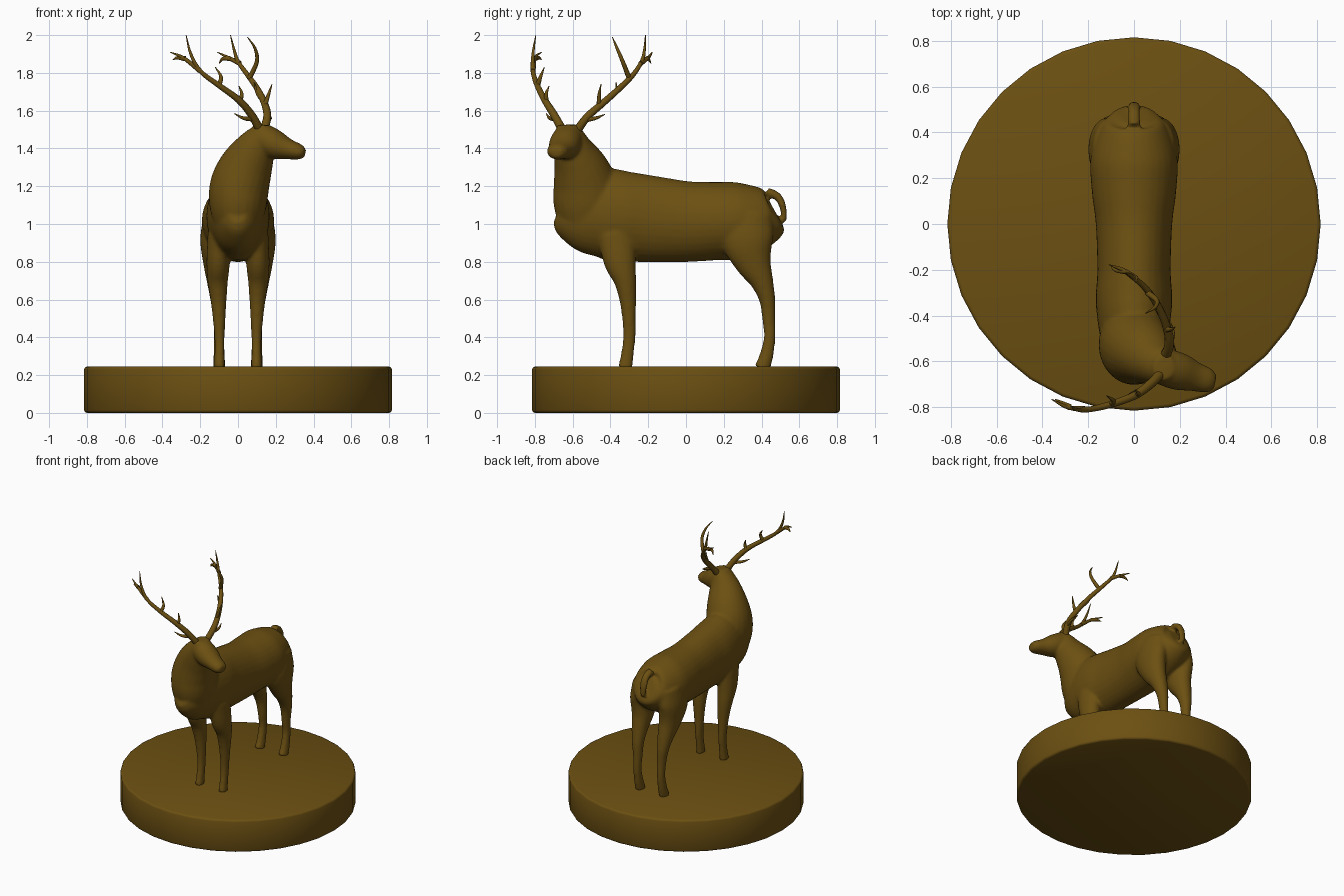
import bpy
import bmesh
import math
from mathutils import Vector

if "Cube" in bpy.data.objects:
    bpy.data.objects.remove(bpy.data.objects["Cube"], do_unlink=True)

bronze = bpy.data.materials.new("dark bronze")
bronze.use_nodes = True
colour = (0.15, 0.08, 0.006, 1)
bronze.diffuse_color = colour
bronze.node_tree.nodes["Principled BSDF"].inputs["Base Color"].default_value = colour


def smooth_path(stations, steps):
    """Catmull-Rom interpolation through stations of any dimension."""
    points = [Vector(s) for s in stations]
    padded = [points[0] * 2 - points[1]] + points + [points[-1] * 2 - points[-2]]
    result = []
    for a, b, c, d in zip(padded, padded[1:], padded[2:], padded[3:]):
        for i in range(steps):
            t = i / steps
            result.append(b + (c - a) * (t / 2)
                          + (a * 2 - b * 5 + c * 4 - d) * (t * t / 2)
                          + (b * 3 - a - c * 3 + d) * (t ** 3 / 2))
    return result + [points[-1]]


def loft(bm, stations, side_hint, sides=24, steps=4):
    """Closed tube of elliptical rings; each station is x, y, z, half width, half height."""
    path = smooth_path(stations, steps)
    centres = [Vector(p[:3]) for p in path]
    hint = Vector(side_hint)
    rings = []
    last = len(path) - 1
    for i, p in enumerate(path):
        tangent = (centres[min(i + 1, last)] - centres[max(i - 1, 0)]).normalized()
        side = (hint - tangent * hint.dot(tangent)).normalized()
        up = tangent.cross(side)
        ring = []
        for k in range(sides):
            angle = math.tau * k / sides
            offset = side * (p[3] * math.cos(angle)) + up * (p[4] * math.sin(angle))
            ring.append(bm.verts.new(centres[i] + offset))
        rings.append(ring)
    for lower, upper in zip(rings, rings[1:]):
        for k in range(sides):
            n = (k + 1) % sides
            bm.faces.new((lower[k], lower[n], upper[n], upper[k]))
    bm.faces.new(rings[0][::-1])
    bm.faces.new(rings[-1])


def finish(bm, name, angle=60):
    """Turn a bmesh into a smooth, coloured object."""
    bmesh.ops.recalc_face_normals(bm, faces=bm.faces[:])
    mesh = bpy.data.meshes.new(name)
    bm.to_mesh(mesh)
    bm.free()
    mesh.materials.append(bronze)
    obj = bpy.data.objects.new(name, mesh)
    bpy.context.collection.objects.link(obj)
    bpy.ops.object.select_all(action='DESELECT')
    obj.select_set(True)
    bpy.context.view_layer.objects.active = obj
    bpy.ops.object.shade_smooth_by_angle(angle=math.radians(angle))
    return obj


# Round plinth
bm = bmesh.new()
bmesh.ops.create_cone(bm, cap_ends=True, segments=32, radius1=0.815, radius2=0.815,
                      depth=0.245)
bmesh.ops.translate(bm, verts=bm.verts[:], vec=(0, 0, 0.1225))
rims = [e for e in bm.edges if abs(e.verts[0].co.z - e.verts[1].co.z) < 0.01]
bmesh.ops.bevel(bm, geom=rims, offset=0.015, segments=2, profile=0.5, affect='EDGES')
finish(bm, "plinth")

# Trunk: y, z, half width, half height, from rump to chest
X_AXIS, Y_AXIS = (1, 0, 0), (0, 1, 0)
trunk = [(.475, 1.06, .07, .08), (.44, 1.045, .135, .145), (.3, 1.02, .188, .2),
         (.15, 1.015, .185, .207), (0, 1.013, .167, .214), (-.2, 1.028, .16, .23),
         (-.32, 1.04, .167, .237), (-.44, 1.055, .157, .24), (-.54, 1.05, .135, .205),
         (-.62, 1.06, .1, .145), (-.67, 1.08, .05, .08)]
bm = bmesh.new()
loft(bm, [(0, *s) for s in trunk], X_AXIS, sides=32)

# Neck, rising and turning to the side
loft(bm, [(0, -.5, 1, .13, .16), (0, -.52, 1.1, .152, .178), (.008, -.533, 1.2, .157, .172),
          (.042, -.56, 1.3, .143, .145), (.09, -.6, 1.4, .11, .104),
          (.125, -.622, 1.48, .07, .076), (.13, -.625, 1.525, .045, .055)], X_AXIS)

# Head, tapering to the muzzle
loft(bm, [(.08, -.612, 1.465, .05, .05), (.13, -.625, 1.455, .078, .075),
          (.2, -.645, 1.418, .082, .077), (.27, -.668, 1.395, .064, .054),
          (.325, -.684, 1.382, .054, .042), (.354, -.69, 1.378, .035, .026)], Y_AXIS)

# Tail
loft(bm, [(0, .43, 1.17, .03, .025), (0, .485, 1.145, .028, .022),
          (0, .513, 1.09, .03, .018), (0, .522, 1.01, .018, .012)], X_AXIS, sides=12)

# Legs: x, y, z, half width, half depth, mirrored across the body
fore_leg = [(.099, -.322, .235, .029, .04), (.098, -.312, .3, .027, .034),
            (.098, -.3, .4, .027, .033), (.1, -.302, .5, .034, .036),
            (.103, -.308, .6, .043, .045), (.107, -.322, .7, .054, .06),
            (.105, -.35, .8, .062, .085), (.1, -.37, .95, .06, .1)]
hind_leg = [(.1, .402, .235, .032, .042), (.1, .425, .3, .03, .037),
            (.1, .443, .4, .028, .031), (.1, .438, .5, .032, .035),
            (.105, .43, .6, .042, .043), (.11, .4, .7, .056, .063),
            (.115, .355, .8, .07, .1), (.12, .325, .92, .08, .14), (.1, .33, 1.05, .08, .13)]
for leg in (fore_leg, hind_leg):
    for mirror in (1, -1):
        loft(bm, [(x * mirror, *rest) for x, *rest in leg], X_AXIS, sides=20)

# Fuse the overlapping forms into one sculpted skin
body = finish(bm, "deer_body", 180)
remesh = body.modifiers.new("fuse", 'REMESH')
remesh.mode = 'VOXEL'
remesh.voxel_size = 0.01
remesh.use_smooth_shade = True
soften = body.modifiers.new("soften", 'SMOOTH')
soften.factor = 0.5
soften.iterations = 7


# Antlers: a main beam and tapering tines
def antler(name, beam, tines):
    bm = bmesh.new()
    for thick, branch in [(.021, beam)] + [(.012, t) for t in tines]:
        last = len(branch) - 1
        stations = []
        for i, point in enumerate(branch):
            radius = thick * (1 - i / last) ** 0.7 + .002
            stations.append((*point, radius, radius))
        loft(bm, stations, (1, 1, 0), sides=10)
    finish(bm, name, 80)


antler("rear_antler",
       [(.135, -.58, 1.49), (.155, -.52, 1.57), (.14, -.44, 1.64), (.1, -.35, 1.72),
        (.05, -.28, 1.79), (0, -.235, 1.86), (-.02, -.22, 1.92), (-.04, -.215, 2)],
       [[(.06, -.3, 1.77), (.1, -.335, 1.86), (.09, -.365, 1.93), (.05, -.39, 1.99)],
        [(.01, -.24, 1.85), (-.05, -.2, 1.88), (-.11, -.178, 1.91)],
        [(-.04, -.205, 1.875), (-.08, -.2, 1.875), (-.1, -.185, 1.85)],
        [(.14, -.46, 1.62), (.16, -.46, 1.68), (.18, -.45, 1.74)],
        [(.12, -.4, 1.67), (.1, -.37, 1.7), (.085, -.37, 1.75)],
        [(.15, -.54, 1.55), (.17, -.48, 1.56), (.16, -.43, 1.58)]])
antler("front_antler",
       [(.12, -.65, 1.49), (.07, -.7, 1.58), (0, -.75, 1.66), (-.11, -.79, 1.74),
        (-.2, -.81, 1.81), (-.25, -.81, 1.9), (-.275, -.795, 2)],
       [[(-.2, -.81, 1.81), (-.29, -.8, 1.88), (-.36, -.765, 1.91)],
        [(-.28, -.8, 1.875), (-.32, -.78, 1.88), (-.345, -.765, 1.87)],
        [(-.1, -.785, 1.735), (-.09, -.77, 1.78), (-.12, -.75, 1.83)],
        [(.01, -.74, 1.65), (.02, -.74, 1.69), (.005, -.725, 1.73)],
        [(.09, -.68, 1.555), (.03, -.72, 1.56), (-.02, -.74, 1.585)]])
